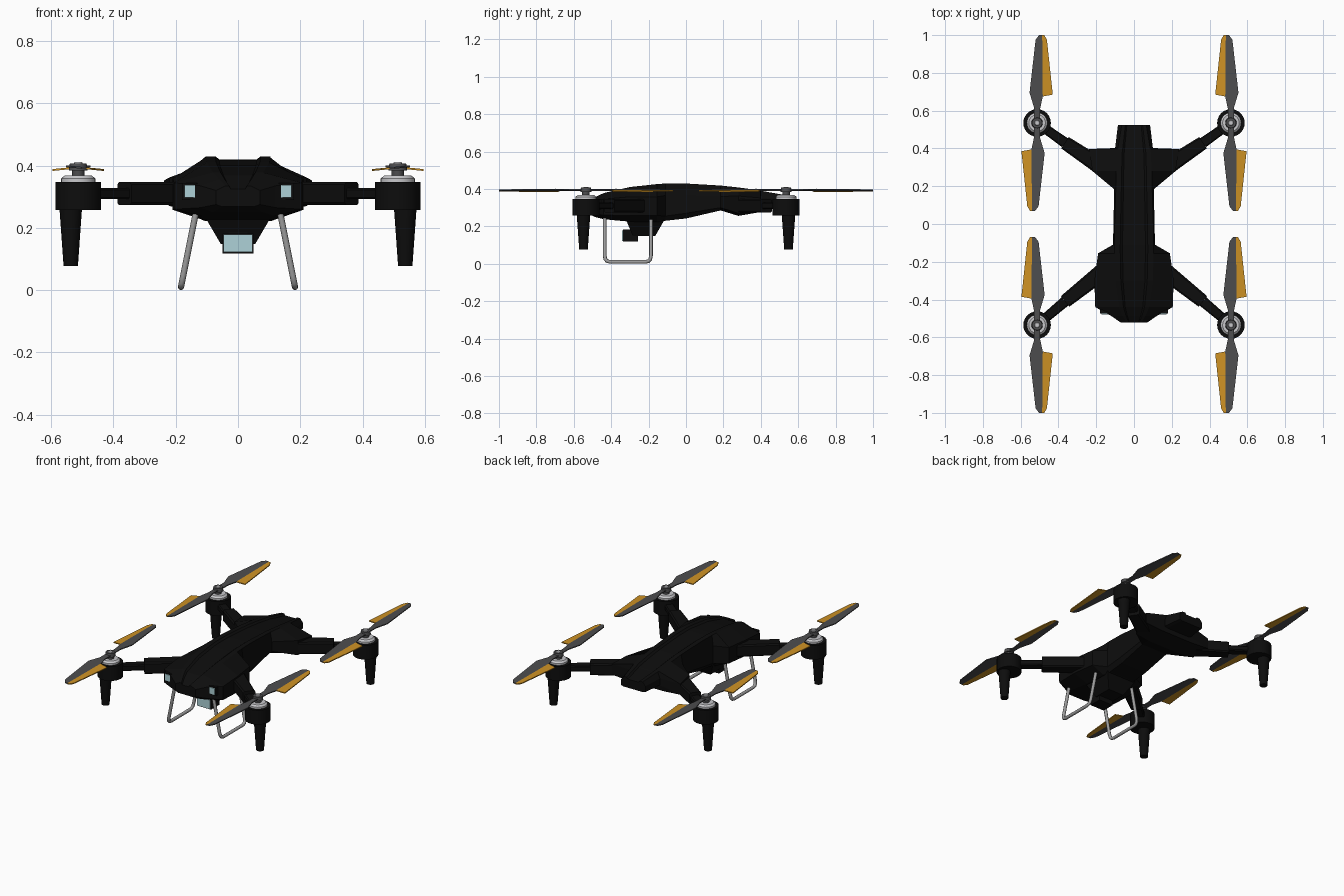
import bpy, bmesh, math
from mathutils import Vector, Matrix

if "Cube" in bpy.data.objects:
    bpy.data.objects.remove(bpy.data.objects["Cube"])


def material(name, rgb):
    m = bpy.data.materials.new(name)
    m.diffuse_color = (*rgb, 1)
    m.use_nodes = True
    m.node_tree.nodes["Principled BSDF"].inputs["Base Color"].default_value = m.diffuse_color
    return m


BLACK = material("matte black", (0.004, 0.004, 0.004))
DARK = material("dark grey", (0.075, 0.075, 0.078))
ORANGE = material("orange", (0.62, 0.29, 0.018))
LIGHT = material("light grey", (0.58, 0.58, 0.6))
STEEL = material("steel grey", (0.34, 0.34, 0.34))
GLASS = material("pale blue glass", (0.42, 0.64, 0.68))


def finish(name, bm, mat, smooth=False):
    bmesh.ops.recalc_face_normals(bm, faces=bm.faces)
    me = bpy.data.meshes.new(name)
    bm.to_mesh(me)
    bm.free()
    me.materials.append(mat)
    ob = bpy.data.objects.new(name, me)
    bpy.context.collection.objects.link(ob)
    if smooth:
        bpy.context.view_layer.objects.active = ob
        ob.select_set(True)
        bpy.ops.object.shade_smooth_by_angle(angle=math.radians(35))
        ob.select_set(False)
    return ob


def loft(name, rings, mat):
    """Skin a list of closed rings and cap both ends."""
    bm = bmesh.new()
    vs = [[bm.verts.new(p) for p in r] for r in rings]
    n = len(vs[0])
    for a, b in zip(vs, vs[1:]):
        for i in range(n):
            j = (i + 1) % n
            bm.faces.new((a[i], a[j], b[j], b[i]))
    bm.faces.new(vs[0])
    bm.faces.new(vs[-1])
    return finish(name, bm, mat)


def box(name, x0, x1, y0, y1, z0, z1, mat):
    return loft(name, [[(x0, y0, z), (x1, y0, z), (x1, y1, z), (x0, y1, z)]
                       for z in (z0, z1)], mat)


def frustum(name, x, y, z0, z1, r0, r1, mat, seg=24):
    bm = bmesh.new()
    bmesh.ops.create_cone(bm, cap_ends=True, segments=seg, radius1=r0, radius2=r1,
                          depth=z1 - z0,
                          matrix=Matrix.Translation((x, y, (z0 + z1) / 2)))
    return finish(name, bm, mat, True)


def beam(name, a, b, w0, w1, z0, z1, mat, bev):
    """Chamfered bar between two plan points."""
    a, b = Vector(a), Vector(b)
    d = (b - a).normalized()
    s = Vector((-d.y, d.x))
    rings = []
    for p, w in ((a, w0), (b, w1)):
        prof = [(-w, z0 + bev), (-w + bev, z0), (w - bev, z0), (w, z0 + bev),
                (w, z1 - bev), (w - bev, z1), (-w + bev, z1), (-w, z1 - bev)]
        rings.append([(p.x + s.x * u, p.y + s.y * u, z) for u, z in prof])
    return loft(name, rings, mat)


# Body: y, top half width, top z, side half width, side top z, side bottom z,
# belly half width, belly z
stations = [
    (-0.522, .040, .335, .070, .320, .275, .050, .268),
    (-0.487, .060, .355, .120, .335, .265, .080, .250),
    (-0.440, .080, .378, .205, .345, .260, .120, .238),
    (-0.300, .100, .410, .210, .358, .258, .110, .225),
    (-0.155, .104, .426, .190, .358, .258, .106, .222),
    (-0.110, .104, .429, .112, .365, .255, .090, .230),
    (0.000, .102, .429, .108, .365, .270, .090, .242),
    (0.185, .096, .418, .106, .360, .300, .090, .285),
    (0.280, .094, .408, .220, .362, .270, .120, .256),
    (0.397, .088, .392, .238, .352, .285, .120, .276),
    (0.402, .085, .390, .100, .352, .310, .080, .304),
    (0.524, .065, .368, .085, .345, .310, .070, .304)]
rings = []
for y, wt, zt, w, zs, zl, wb, zb in stations:
    half = [(wt * .58, zt - .010), (wt * .70, zt), (wt, zt),
            (w, zs), (w, zl), (wb, zb)]
    rings.append([(x, y, z) for x, z in half] + [(-x, y, z) for x, z in reversed(half)])
loft("body_shell", rings, BLACK)

# Tapered keel under the hull
loft("belly_keel", [[(-w, y0, z), (w, y0, z), (w, y1, z), (-w, y1, z)]
                    for w, y0, y1, z in ((.055, -.285, -.165, .148),
                                         (.106, -.32, -.115, .235))], BLACK)

# Camera
box("camera_housing", -.05, .05, -.338, -.256, .118, .182, BLACK)
box("camera_glass", -.046, .046, -.343, -.337, .122, .178, GLASS)
box("camera_bracket", -.03, .03, -.30, -.25, .17, .24, BLACK)

# Blade outline: u toward the coloured edge, v outward from the hub
grey_part = [(-.016, 0), (-.016, .08), (-.040, .16), (-.008, .44), (.010, .465),
             (.027, .465), (.030, .14), (.016, .075), (.016, 0)]
orange_part = [(.030, .14), (.083, .150), (.052, .44), (.038, .465), (.027, .465)]


def blade(name, part, cx, cy, sx, sy, mat):
    rings = []
    for t in (-.003, .003):
        rings.append([(cx + sx * u, cy + sy * v, .394 - .10 * u + t) for u, v in part])
    loft(name, rings, mat)


for sx, side in ((-1, "left"), (1, "right")):
    # Headlight
    xs = sorted((sx * .130, sx * .180))
    box(side + "_headlight_frame", *xs, -.474, -.43, .290, .344, BLACK)
    xs = sorted((sx * .138, sx * .172))
    box(side + "_headlight_glass", *xs, -.479, -.473, .297, .337, GLASS)

    # Landing skid: bent tube
    path = [(-.435, .27), (-.435, .045), (-.431, .024), (-.422, .014), (-.405, .010),
            (-.217, .010), (-.200, .014), (-.191, .024), (-.187, .045), (-.187, .26)]
    cu = bpy.data.curves.new(side + "_landing_skid", 'CURVE')
    cu.dimensions = '3D'
    cu.bevel_depth = .010
    cu.bevel_resolution = 2
    cu.use_fill_caps = True
    sp = cu.splines.new('POLY')
    sp.points.add(len(path) - 1)
    for p, (y, z) in zip(sp.points, path):
        p.co = (sx * (.183 - .2 * (z - .01)), y, z, 1)
    cu.materials.append(STEEL)
    skid = bpy.data.objects.new(side + "_landing_skid", cu)
    bpy.context.collection.objects.link(skid)

    for sy, end in ((-1, "front"), (1, "rear")):
        n = f"{end}_{side}_"
        cx, cy = sx * .513, sy * .535
        # Folding arm: thick root, slimmer outer bar
        root = (sx * .17, sy * (.255 if sy < 0 else .30))
        mid = (sx * .365, sy * (.41 if sy < 0 else .43))
        beam(n + "arm_root", root, mid, .045, .036, .273, .347, BLACK, .008)
        beam(n + "arm", mid, (cx, cy), .028, .024, .292, .328, BLACK, .006)
        # Motor pod and foot
        frustum(n + "motor_pod", cx, cy, .257, .347, .073, .073, BLACK)
        frustum(n + "foot", sx * .537, sy * .548, .077, .260, .023, .036, BLACK, 16)
        # Motor
        frustum(n + "motor", cx, cy, .346, .358, .055, .055, LIGHT)
        frustum(n + "motor_top", cx, cy, .358, .368, .055, .044, LIGHT)
        frustum(n + "motor_shaft", cx, cy, .366, .388, .020, .020, DARK, 16)
        frustum(n + "propeller_hub", cx, cy, .384, .407, .030, .027, DARK)
        frustum(n + "hub_cap", cx, cy, .406, .411, .015, .012, LIGHT, 16)
        # Propeller: two blades, half a turn apart
        for k, t in ((1, "outer"), (-1, "inner")):
            a, b = -sx * k, sy * k
            blade(n + t + "_blade", grey_part, cx, cy, a, b, DARK)
            blade(n + t + "_blade_panel", orange_part, cx, cy, a, b, ORANGE)
